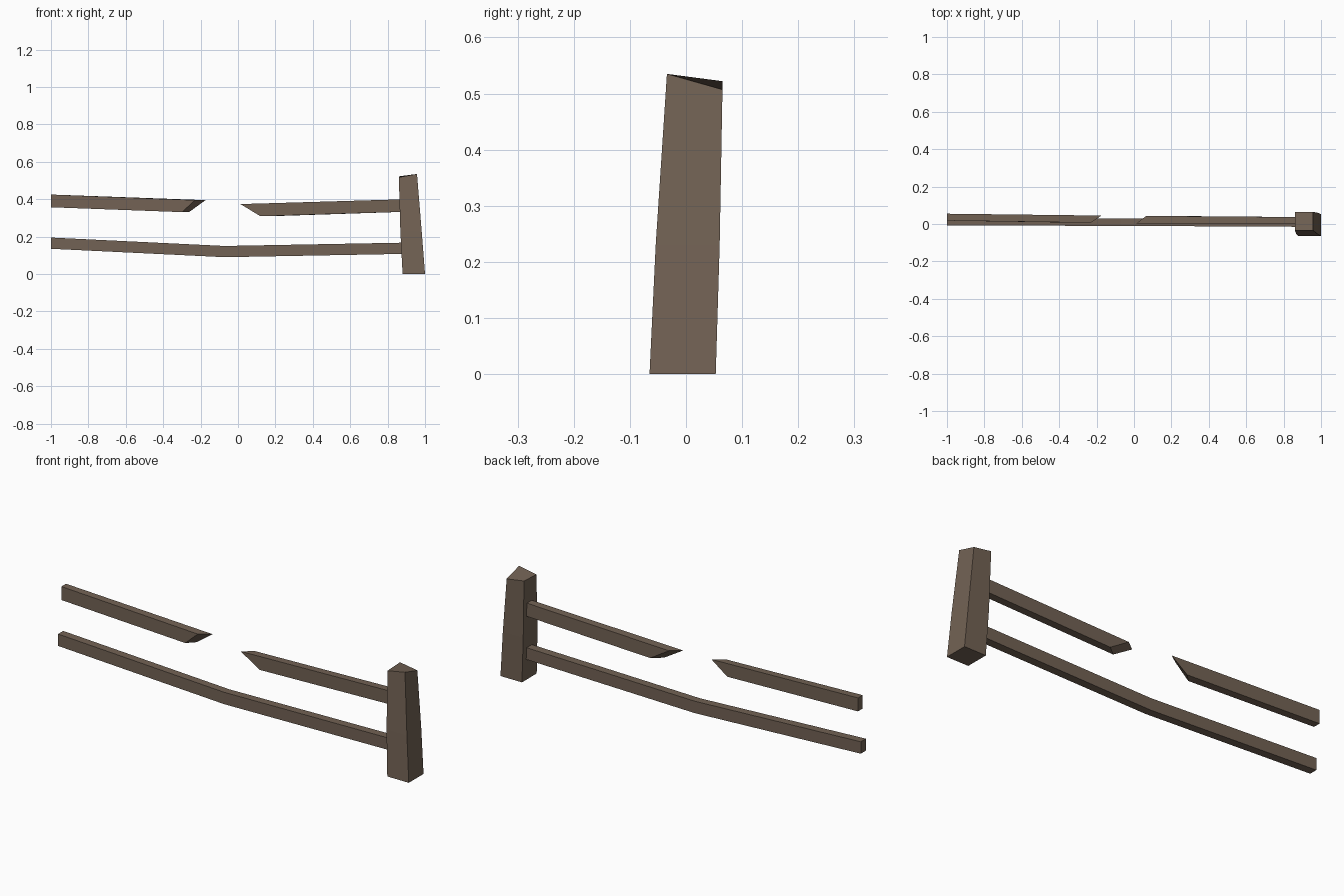
import bpy

if "Cube" in bpy.data.objects:
    bpy.data.objects.remove(bpy.data.objects["Cube"])

wood = bpy.data.materials.new("weathered_brown_wood")
wood.diffuse_color = (0.17, 0.123, 0.089, 1.0)
wood.use_nodes = True
wood.node_tree.nodes["Principled BSDF"].inputs["Base Color"].default_value = wood.diffuse_color


def loft(name, sections):
    """Join a series of four-cornered sections into a closed beam."""
    verts = [p for s in sections for p in s]
    faces = [(0, 1, 2, 3)]
    for k in range(len(sections) - 1):
        a, b = 4 * k, 4 * k + 4
        faces += [(a + i, b + i, b + (i + 1) % 4, a + (i + 1) % 4)
                  for i in range(4)]
    n = len(verts)
    faces.append((n - 1, n - 2, n - 3, n - 4))
    mesh = bpy.data.meshes.new(name)
    mesh.from_pydata(verts, [], faces)
    mesh.materials.append(wood)
    obj = bpy.data.objects.new(name, mesh)
    bpy.context.collection.objects.link(obj)
    # consistent outward normals
    bpy.context.view_layer.objects.active = obj
    obj.select_set(True)
    bpy.ops.object.mode_set(mode='EDIT')
    bpy.ops.mesh.select_all(action='SELECT')
    bpy.ops.mesh.normals_make_consistent(inside=False)
    bpy.ops.object.mode_set(mode='OBJECT')
    obj.select_set(False)
    return obj


def cut(xs, y0, y1, z0, z1):
    """Rail section; xs = x at front bottom, back bottom, back top, front top."""
    return [(xs[0], y0, z0), (xs[1], y1, z0), (xs[2], y1, z1), (xs[3], y0, z1)]


def square(x, y0, y1, z0, z1):
    return cut([x] * 4, y0, y1, z0, z1)


def level(x0, x1, y0, y1, zs):
    """Post section; zs = heights of front left, front right, back right, back left."""
    return [(x0, y0, zs[0]), (x1, y0, zs[1]), (x1, y1, zs[2]), (x0, y1, zs[3])]


# leaning, tapered post with a slanted top
loft("post", [
    level(0.88, 1.0, -0.065, 0.053, [0] * 4),
    level(0.868, 0.982, -0.054, 0.06, [0.23] * 4),
    level(0.86, 0.957, -0.034, 0.065, [0.517, 0.535, 0.507, 0.522]),
])

# sagging lower rail
loft("lower_rail", [
    square(-1.0, -0.008, 0.033, 0.135, 0.195),
    square(-0.07, -0.01, 0.03, 0.09, 0.15),
    square(0.90, -0.015, 0.027, 0.108, 0.168),
])

# broken upper rail, two pieces with slanted ends
loft("upper_rail_left", [
    square(-1.0, 0.018, 0.055, 0.357, 0.425),
    cut([-0.30, -0.262, -0.174, -0.23], 0.007, 0.045, 0.331, 0.395),
])
loft("upper_rail_right", [
    cut([0.12, 0.17, 0.065, 0.013], 0.003, 0.043, 0.309, 0.374),
    square(0.90, -0.001, 0.037, 0.333, 0.4),
])
